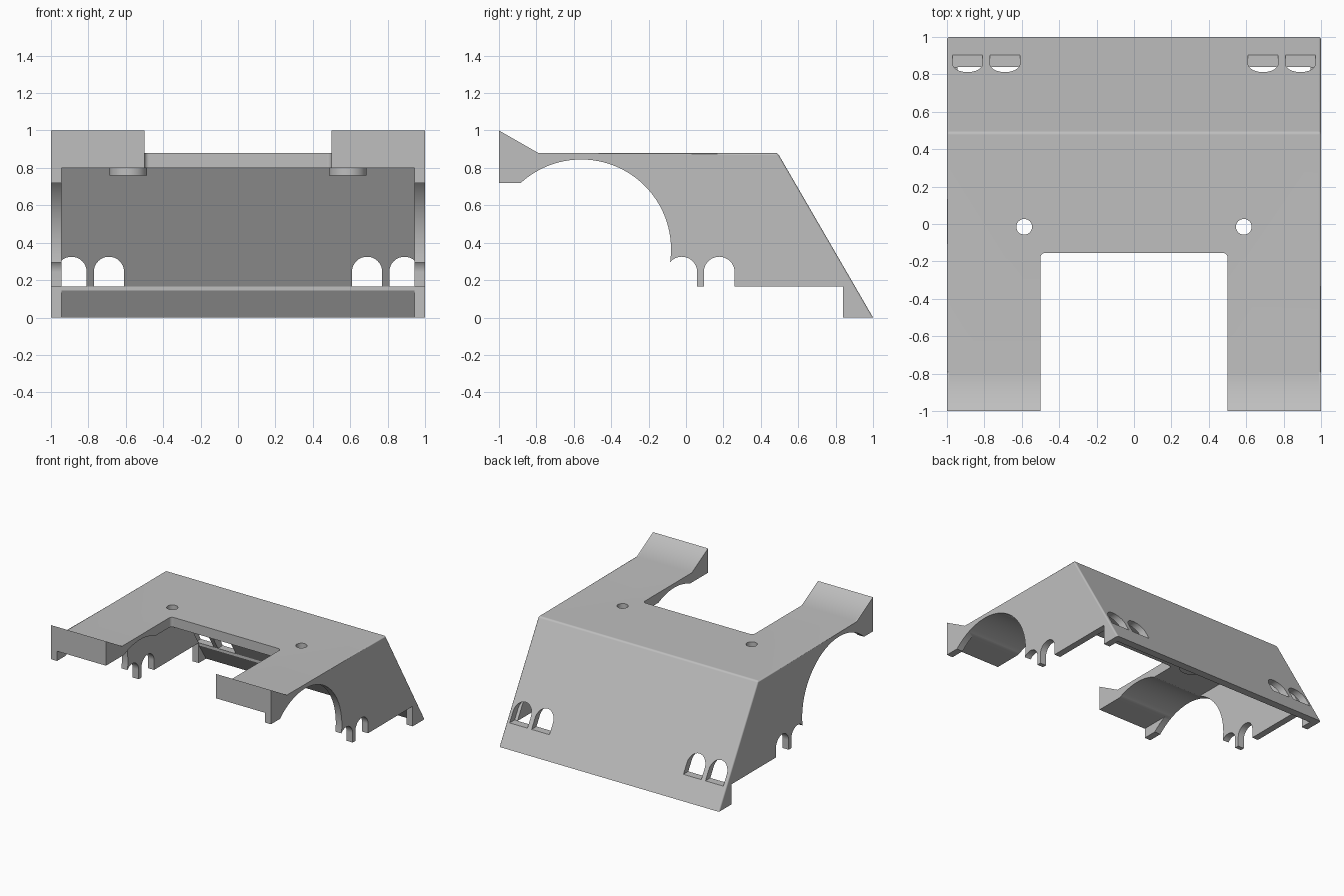
import bpy, bmesh, math

if "Cube" in bpy.data.objects:
    bpy.data.objects.remove(bpy.data.objects["Cube"])

WALL = 0.945          # inner face of the side walls
SLOPE = 0.51 / 0.88   # rear slope, y per z

grey = bpy.data.materials.new("plain grey")
grey.diffuse_color = (0.52, 0.52, 0.52, 1)
grey.use_nodes = True
grey.node_tree.nodes["Principled BSDF"].inputs["Base Color"].default_value = grey.diffuse_color


def prism(name, pts, place, a, b):
    """Extrude a 2D outline from a to b; place maps (u, v, depth) to xyz."""
    bm = bmesh.new()
    n = len(pts)
    lo = [bm.verts.new(place(u, v, a)) for u, v in pts]
    hi = [bm.verts.new(place(u, v, b)) for u, v in pts]
    bm.faces.new(lo)
    bm.faces.new(hi[::-1])
    for i in range(n):
        j = (i + 1) % n
        bm.faces.new((lo[i], hi[i], hi[j], lo[j]))
    bmesh.ops.recalc_face_normals(bm, faces=bm.faces)
    me = bpy.data.meshes.new(name)
    bm.to_mesh(me)
    bm.free()
    ob = bpy.data.objects.new(name, me)
    bpy.context.collection.objects.link(ob)
    me.materials.append(grey)
    return ob


def arc(cu, cv, r, a0, a1, n):
    return [(cu + r * math.cos(math.radians(a0 + (a1 - a0) * i / n)),
             cv + r * math.sin(math.radians(a0 + (a1 - a0) * i / n))) for i in range(n + 1)]


def circle(cu, cv, r, n):
    return arc(cu, cv, r, 0, 360, n)[:-1]


def arched(c, r, bottom, spring):
    return [(c + r, bottom)] + arc(c, spring, r, 0, 180, 16) + [(c - r, bottom)]


def side(u, v, d):      # outline in y, z
    return (d, u, v)


def plan(u, v, d):      # outline in x, y
    return (u, v, d)


def on_slope(u, v, d):  # outline in x, z, following the rear slope
    return (u, 1 - SLOPE * v + d, v)


def combine(target, other, operation):
    mod = target.modifiers.new("combine", 'BOOLEAN')
    mod.operation = operation
    mod.solver = 'EXACT'
    mod.object = other
    bpy.context.view_layer.objects.active = target
    bpy.ops.object.modifier_apply(modifier=mod.name)
    bpy.data.objects.remove(other)


# Outer body with raised front ends and sloping rear
body = prism("body_shell", [
    (-1, 1), (-0.79, 0.88), (0.49, 0.88), (1, 0), (0.84, 0), (0.84, 0.165),
    (-0.02, 0.165), (-0.2, 0.3), (-0.7, 0.72), (-1, 0.72)], side, -1, 1)

# Small rounding on the roof and slope edges
bm = bmesh.new()
bm.from_mesh(body.data)


def on_outline(v):
    y, z = v.co.y, v.co.z
    return abs(z - 0.88) < 1e-4 or (abs(y - 1) < 1e-4 and z < 1e-4)


ridge = [e for e in bm.edges if all(on_outline(v) for v in e.verts)
         and (abs(e.verts[0].co.x - e.verts[1].co.x) < 1e-4
              or all(abs(v.co.y - 0.49) < 1e-4 for v in e.verts))]
bmesh.ops.bevel(bm, geom=ridge, offset=0.013, segments=3, profile=0.5, affect='EDGES')
bm.to_mesh(body.data)
bm.free()

# Hollow underside, with a narrow ledge above the rear lip
combine(body, prism("cavity_cutter", [
    (-1.1, 0.80), (0.473, 0.80), (0.841, 0.165), (0.841, 0.145),
    (0.936, 0), (0.97, -0.05), (-1.1, -0.05)], side, -WALL, WALL), 'DIFFERENCE')

# Wheel arches and the paired notches in both walls
combine(body, prism("wheel_cutter", circle(-0.56, 0.365, 0.48, 96), side, -1.1, 1.1), 'DIFFERENCE')
for c in (-0.0225, 0.1775):
    combine(body, prism("notch_cutter", arched(c, 0.0825, 0.1, 0.2425), side, -1.1, 1.1), 'DIFFERENCE')

# Front slot with rounded inner corners
slot = [(0.5, -1.1)] + arc(0.475, -0.18, 0.025, 0, 90, 6) + \
    arc(-0.475, -0.18, 0.025, 90, 180, 6) + [(-0.5, -1.1)]
combine(body, prism("slot_cutter", slot, plan, 0.5, 1.2), 'DIFFERENCE')

for s in (-1, 1):
    # Arched rear windows
    for c in (0.69, 0.89):
        combine(body, prism("window_cutter", arched(s * c, 0.081, 0.167, 0.244),
                            on_slope, -0.066, 0.05), 'DIFFERENCE')
    # Screw boss and hole
    combine(body, prism("boss", circle(s * 0.587, -0.015, 0.1, 40), plan, 0.758, 0.83), 'UNION')
    combine(body, prism("hole_cutter", circle(s * 0.587, -0.015, 0.042, 32), plan, 0.5, 1.1), 'DIFFERENCE')

# Smooth curves, crisp edges
bpy.ops.object.select_all(action='DESELECT')
body.select_set(True)
bpy.context.view_layer.objects.active = body
bpy.ops.object.shade_smooth_by_angle(angle=math.radians(30))
weighted = body.modifiers.new("weighted", 'WEIGHTED_NORMAL')
weighted.keep_sharp = True
